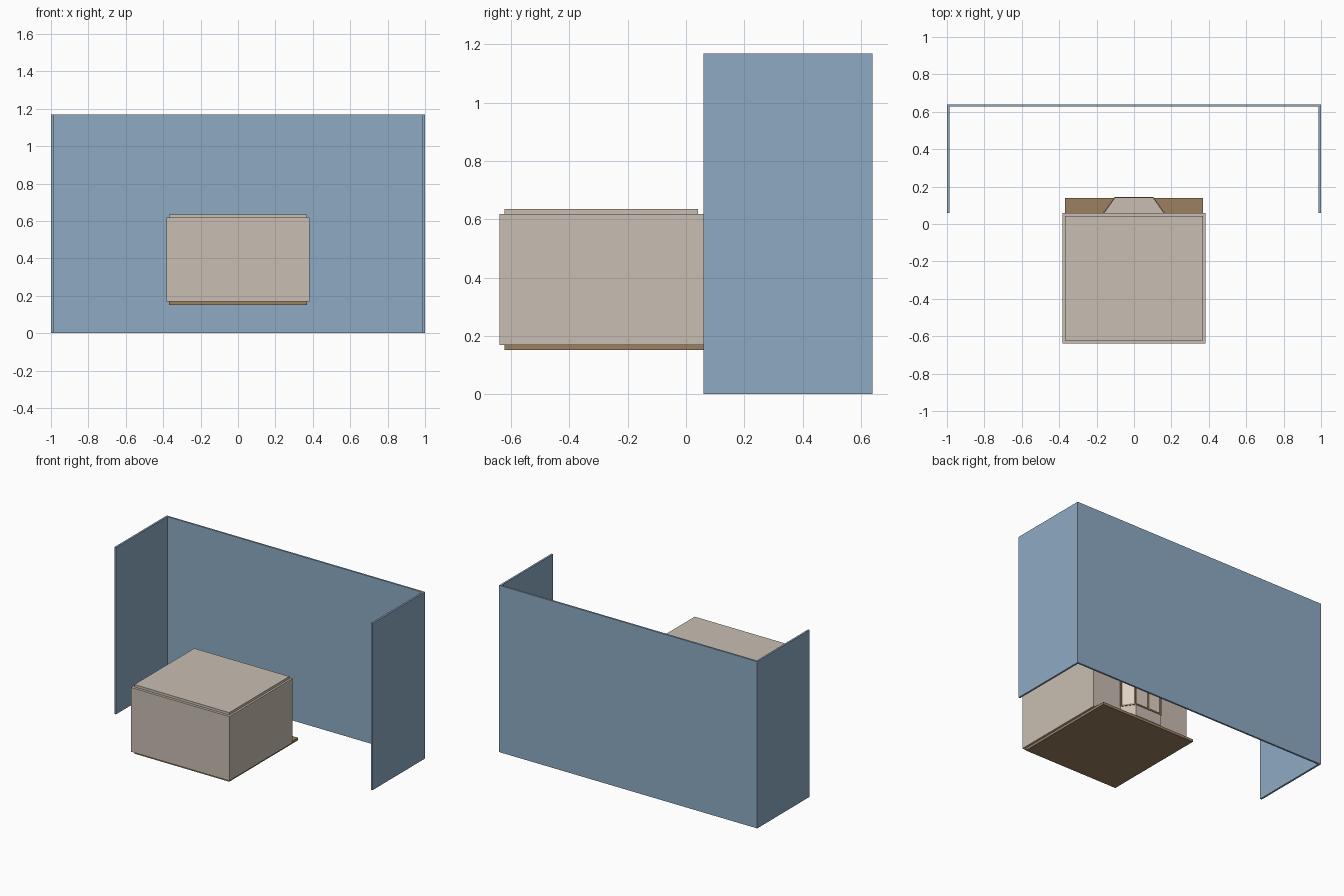
import bpy, bmesh, math
from mathutils import Vector

if "Cube" in bpy.data.objects:
    bpy.data.objects.remove(bpy.data.objects["Cube"])


def material(name, color):
    m = bpy.data.materials.new(name)
    m.diffuse_color = (*color, 1)
    m.use_nodes = True
    m.node_tree.nodes["Principled BSDF"].inputs["Base Color"].default_value = m.diffuse_color
    return m


BLUE = material("screen blue", (0.271, 0.407, 0.552))
BEIGE = material("wall beige", (0.584, 0.515, 0.445))
BROWN = material("wood brown", (0.328, 0.216, 0.117))
CREAM = material("pane cream", (0.72, 0.63, 0.54))


def prism(name, outline, z0, z1, mat):
    """Extrude a flat xy outline between two heights."""
    bm = bmesh.new()
    low = [bm.verts.new((x, y, z0)) for x, y in outline]
    high = [bm.verts.new((x, y, z1)) for x, y in outline]
    bm.faces.new(low[::-1])
    bm.faces.new(high)
    n = len(outline)
    for i in range(n):
        j = (i + 1) % n
        bm.faces.new((low[i], low[j], high[j], high[i]))
    bmesh.ops.recalc_face_normals(bm, faces=bm.faces)
    mesh = bpy.data.meshes.new(name)
    bm.to_mesh(mesh)
    bm.free()
    mesh.materials.append(mat)
    ob = bpy.data.objects.new(name, mesh)
    bpy.context.collection.objects.link(ob)
    return ob


def box(name, x0, x1, y0, y1, z0, z1, mat):
    return prism(name, [(x0, y0), (x1, y0), (x1, y1), (x0, y1)], z0, z1, mat)


# Three-sided screen, one continuous U profile
t = 0.013
prism("screen_wall", [(-1, 0.06), (-1, 0.64), (1, 0.64), (1, 0.06), (1 - t, 0.06),
                      (1 - t, 0.64 - t), (-1 + t, 0.64 - t), (-1 + t, 0.06)], 0, 1.168, BLUE)

# Cabin body, raised roof panel and floor that runs out behind
box("cabin_body", -0.382, 0.382, -0.64, 0.06, 0.168, 0.618, BEIGE)
box("roof_panel", -0.368, 0.368, -0.622, 0.042, 0.618, 0.635, BEIGE)
box("floor", -0.368, 0.368, -0.622, 0.138, 0.151, 0.169, BROWN)

# Bay window: base, glazed body, top
SILL, HEAD, TOP = 0.25, 0.54, 0.57


def bay(grow):
    return [(-0.16 - grow, 0.055), (-0.10 - grow * 0.6, 0.138 + grow),
            (0.10 + grow * 0.6, 0.138 + grow), (0.16 + grow, 0.055)]


prism("bay_base", bay(0.003), 0.169, SILL, BEIGE)
prism("bay_panes", bay(0), SILL, HEAD, CREAM)
prism("bay_top", bay(0.003), HEAD, TOP, BEIGE)

# Sill and head rails around the bay
prism("bay_sill", bay(0.007), SILL - 0.004, SILL + 0.006, BROWN)
prism("bay_head_rail", bay(0.007), HEAD - 0.006, HEAD + 0.004, BROWN)

# Upright window bars: bay corners and back divisions
for i, x in enumerate((-0.10, 0, 0.10)):
    box(f"window_bar_{i}", x - 0.006, x + 0.006, 0.132, 0.143, SILL, HEAD, BROWN)
for side in (-1, 1):
    x = side * 0.158
    box(f"window_jamb_{side}", x - 0.006, x + 0.006, 0.055, 0.066, SILL, HEAD, BROWN)
